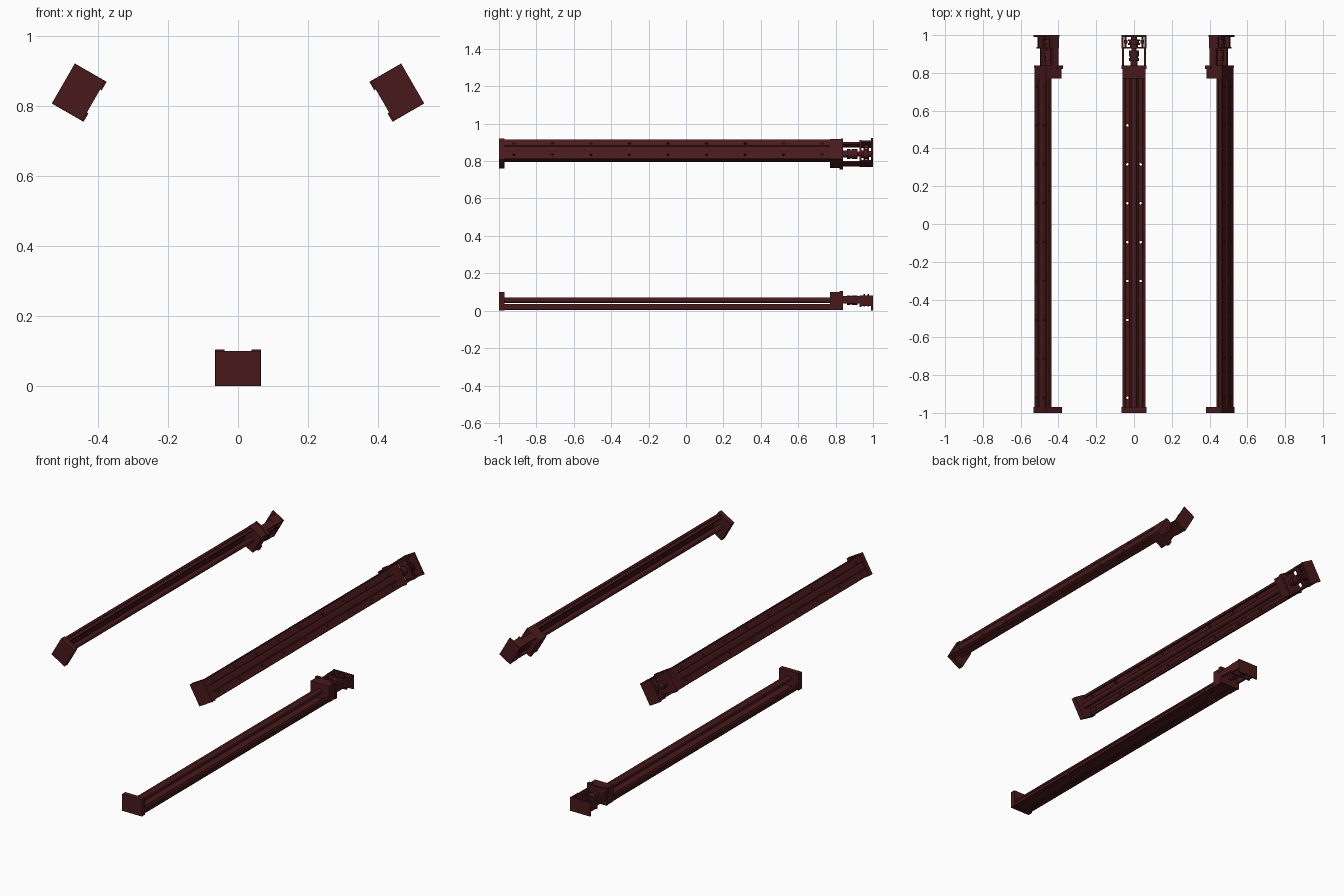
import bpy, bmesh, math
from mathutils import Matrix, Vector

if "Cube" in bpy.data.objects:
    bpy.data.objects.remove(bpy.data.objects["Cube"])

CZ = 0.577          # height of the axis the three units surround
AX = 0.056          # screw axis height in a unit
mat = bpy.data.materials.new("dark_red")
mat.diffuse_color = (0.065, 0.010, 0.011, 1)
mat.use_nodes = True
mat.node_tree.nodes["Principled BSDF"].inputs["Base Color"].default_value = mat.diffuse_color
parts = []


def finish(bm, name, smooth=False):
    bmesh.ops.recalc_face_normals(bm, faces=bm.faces)
    me = bpy.data.meshes.new(name)
    bm.to_mesh(me)
    bm.free()
    me.materials.append(mat)
    ob = bpy.data.objects.new(name, me)
    bpy.context.collection.objects.link(ob)
    if smooth:
        bpy.context.view_layer.objects.active = ob
        ob.select_set(True)
        bpy.ops.object.shade_smooth_by_angle(angle=math.radians(40))
        ob.select_set(False)
    parts.append(ob)
    return ob


def boxes(name, *limits):
    # each box: x0, x1, y0, y1, z0, z1
    bm = bmesh.new()
    for x0, x1, y0, y1, z0, z1 in limits:
        m = Matrix.Translation(((x0+x1)/2, (y0+y1)/2, (z0+z1)/2)) @ Matrix.Diagonal((x1-x0, y1-y0, z1-z0, 1))
        bmesh.ops.create_cube(bm, size=1, matrix=m)
    return finish(bm, name)


def extrude(name, profile, y0, y1):
    # closed x/z outline extruded along y
    bm = bmesh.new()
    f = bm.faces.new([bm.verts.new((x, y0, z)) for x, z in profile])
    r = bmesh.ops.extrude_face_region(bm, geom=[f])
    bmesh.ops.translate(bm, verts=[v for v in r["geom"] if isinstance(v, bmesh.types.BMVert)], vec=(0, y1-y0, 0))
    return finish(bm, name)


def lathe(name, segs, z=AX, xs=(0,), n=24):
    # stacked cylinders along y: (y0, y1, radius)
    bm = bmesh.new()
    for x in xs:
        for y0, y1, r in segs:
            m = Matrix.Translation((x, (y0+y1)/2, z)) @ Matrix.Rotation(math.pi/2, 4, 'X')
            bmesh.ops.create_cone(bm, cap_ends=True, segments=n, radius1=r, radius2=r, depth=y1-y0, matrix=m)
    return finish(bm, name, True)


def cut(ob, cutter):
    # bake a boolean cut into the mesh
    parts.remove(cutter)
    mod = ob.modifiers.new("cut", 'BOOLEAN')
    mod.operation, mod.object, mod.solver = 'DIFFERENCE', cutter, 'EXACT'
    dg = bpy.context.evaluated_depsgraph_get()
    me = bpy.data.meshes.new_from_object(ob.evaluated_get(dg))
    ob.modifiers.clear()
    ob.data = me
    bpy.data.objects.remove(cutter)


# grooved channel rail with bolt holes
half = [(0.012, 0.003), (0.018, 0.006), (0.022, 0.003), (0.058, 0.003), (0.061, 0.006), (0.061, 0.016),
        (0.057, 0.018), (0.057, 0.024), (0.061, 0.026), (0.061, 0.036), (0.048, 0.036),
        (0.046, 0.030), (0.048, 0.025), (0.046, 0.020), (0.024, 0.020), (0.020, 0.014)]
rail = extrude("channel_rail", half + [(-x, z) for x, z in reversed(half)], -0.97, 0.78)
bm = bmesh.new()
for i in range(9):
    for x in (-0.035, 0.035):
        for r, z in ((0.0065, 0.01), (0.0095, 0.034)):
            bmesh.ops.create_cone(bm, cap_ends=True, segments=16, radius1=r, radius2=r, depth=0.04,
                                  matrix=Matrix.Translation((x, -0.92 + i*0.206, z)))
cut(rail, finish(bm, "hole_cutter"))

# drive screw with its nuts
lathe("drive_screw", [(-0.97, 0.78, 0.0155), (0.78, 0.90, 0.009)])

# end plate and bearing housing
boxes("end_plate", (-0.065, 0.065, -1.0, -0.97, 0, 0.10))
boxes("bearing_housing", (-0.061, 0.061, 0.77, 0.83, 0.003, 0.10))
boxes("housing_flange", (-0.065, 0.065, 0.828, 0.84, 0.003, 0.098),
      (-0.066, -0.038, 0.82, 0.84, 0.07, 0.105), (0.038, 0.066, 0.82, 0.84, 0.07, 0.105))

# side arms between housing and motor frame
boxes("side_arms", *[(min(s*0.052, s*0.064), max(s*0.052, s*0.064), 0.84, 0.935, 0.038, 0.078) for s in (-1, 1)])

# motor frame
boxes("motor_frame", (-0.065, 0.065, 0.928, 0.938, 0.02, 0.080),
      (-0.066, 0.066, 0.990, 1.0, 0.0, 0.082),
      (-0.065, -0.056, 0.938, 0.990, 0.025, 0.080), (0.056, 0.065, 0.938, 0.990, 0.025, 0.080))

# shaft coupling
lathe("shaft_coupling", [(0.84, 0.862, 0.018), (0.862, 0.880, 0.026), (0.880, 0.886, 0.020),
                         (0.886, 0.918, 0.026), (0.918, 0.93, 0.014)])

# drive hub with side rollers
lathe("drive_hub", [(0.938, 0.948, 0.020), (0.948, 0.957, 0.033), (0.957, 0.970, 0.026),
                    (0.970, 0.978, 0.033), (0.978, 0.990, 0.016)])
lathe("side_pins", [(0.938, 0.990, 0.005), (0.955, 0.975, 0.009)], xs=(-0.044, 0.044), n=12)

# two more units, turned around the shared axis
for k, side in ((1, "left"), (2, "right")):
    c = Matrix.Translation((0, 0, CZ))
    m = c @ Matrix.Rotation(k * 2*math.pi/3, 4, 'Y') @ c.inverted()
    for ob in list(parts):
        d = ob.copy()
        d.name = ob.name + "_" + side
        d.matrix_world = m @ ob.matrix_world
        bpy.context.collection.objects.link(d)
